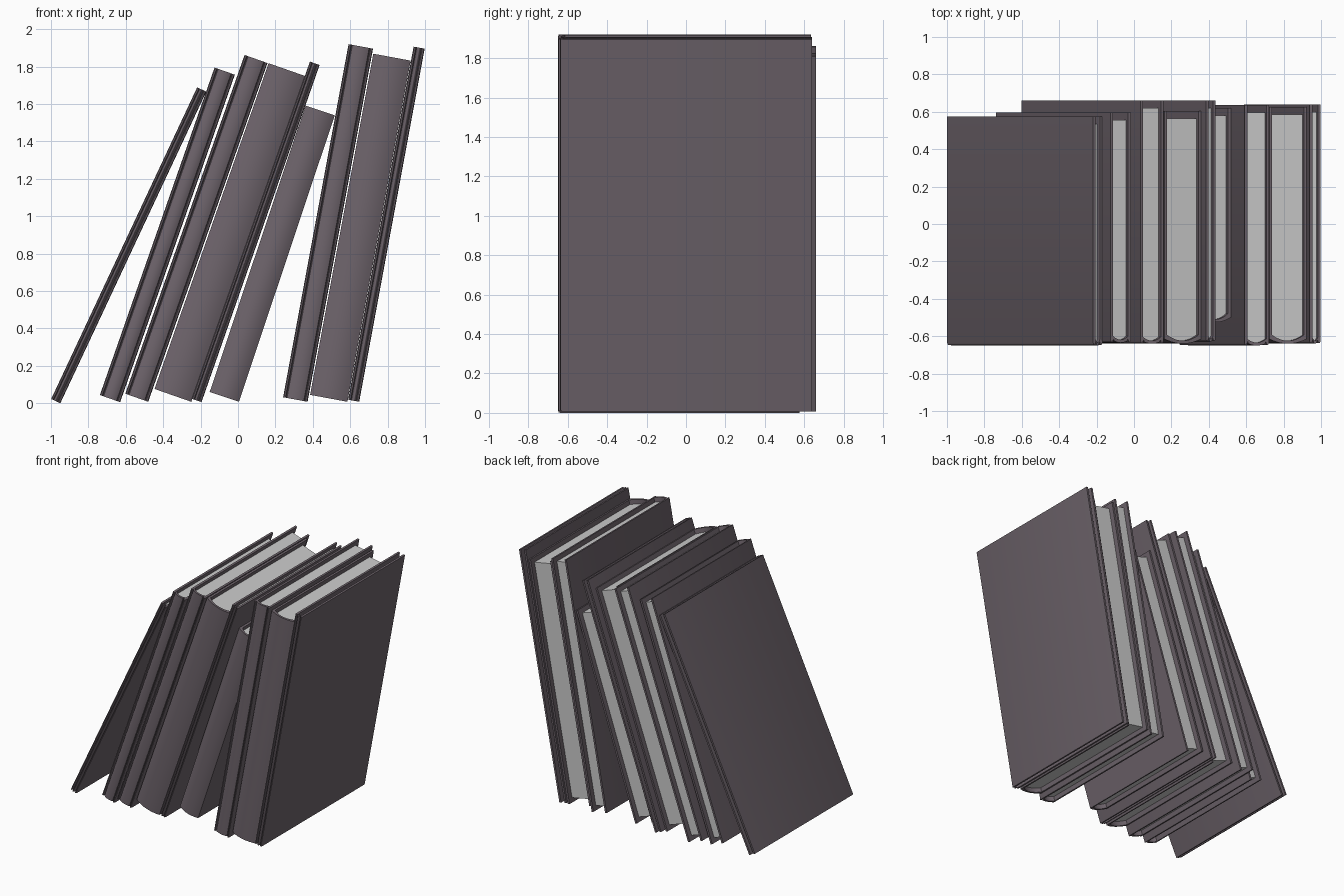
import bpy, bmesh, math

if "Cube" in bpy.data.objects:
    bpy.data.objects.remove(bpy.data.objects["Cube"])

cover_mat = bpy.data.materials.new("cover_cloth")
cover_mat.diffuse_color = (0.155, 0.127, 0.148, 1)
cover_mat.use_nodes = True
cover_mat.node_tree.nodes["Principled BSDF"].inputs["Base Color"].default_value = cover_mat.diffuse_color


def extrude_profile(name, pts, z0, z1, mat=None):
    """Closed xy outline extruded from z0 to z1."""
    bm = bmesh.new()
    low = [bm.verts.new((x, y, z0)) for x, y in pts]
    face = bm.faces.new(low)
    new = bmesh.ops.extrude_face_region(bm, geom=[face])["geom"]
    for v in new:
        if isinstance(v, bmesh.types.BMVert):
            v.co.z = z1
    bmesh.ops.recalc_face_normals(bm, faces=bm.faces)
    me = bpy.data.meshes.new(name)
    bm.to_mesh(me)
    bm.free()
    ob = bpy.data.objects.new(name, me)
    bpy.context.collection.objects.link(ob)
    if mat:
        me.materials.append(mat)
    bpy.ops.object.select_all(action='DESELECT')
    ob.select_set(True)
    bpy.context.view_layer.objects.active = ob
    bpy.ops.object.shade_smooth_by_angle(angle=math.radians(35))
    return ob


def arc(half, y_side, y_mid, n=10):
    """Shallow bulge from +half to -half."""
    out = []
    for i in range(n + 1):
        u = 1 - 2 * i / n
        out.append((half * u, y_side + (y_mid - y_side) * (1 - u * u)))
    return out


def book(i, x, z, tilt, height, thick, front, back, grooved):
    h = thick / 2
    t = min(0.015, thick * 0.25)          # board thickness
    bulge = min(0.025, thick * 0.2)
    if grooved:
        # rounded board edge, then joint groove, then the spine
        y = front + 0.014
        side = [(h, back), (h, y), (h - 0.3 * t, y - 0.01),
                (h - 0.8 * t, y - 0.01), (h - t - 0.002, y + 0.008)]
        spine = arc(h - t - 0.006, y - 0.004, front)
    else:
        y = front + bulge
        side = [(h, back)]
        spine = arc(h, y, front)
    mirror = [(-a, b) for a, b in reversed(side)]
    inner = arc(h - t, y + 0.022, front + 0.016)
    shell = side + spine + mirror + [(t - h, back)] + inner[::-1] + [(h - t, back)]
    parts = [extrude_profile(f"book_{i}_cover", shell, 0, height, cover_mat),
             # page block, set back from the boards on three sides
             extrude_profile(f"book_{i}_pages",
                             inner + [(t - h, back - 0.04), (h - t, back - 0.04)],
                             0.035, height - 0.035)]
    a = math.radians(tilt)
    for ob in parts:
        ob.rotation_euler = (0, a, 0)
        # lower right corner of the book sits at (x, z)
        ob.location = (x - h * math.cos(a), 0, z + h * math.sin(a))


# lower right x, z, tilt, height, thickness, front y, back y, grooved spine
books = [
    (-0.95, 0.000, 25.1, 1.840, 0.054, -0.65, 0.575, True),
    (-0.63, 0.006, 19.3, 1.855, 0.115, -0.635, 0.595, True),
    (-0.48, 0.008, 19.4, 1.920, 0.130, -0.64, 0.66, True),
    (-0.25, 0.008, 19.3, 1.845, 0.208, -0.64, 0.605, False),
    (-0.195, 0.006, 19.3, 1.910, 0.055, -0.63, 0.66, True),
    (0.005, 0.008, 18.5, 1.615, 0.165, -0.525, 0.62, False),
    (0.372, 0.008, 10.5, 1.920, 0.133, -0.65, 0.635, True),
    (0.585, 0.008, 10.5, 1.855, 0.203, -0.64, 0.625, False),
    (0.648, 0.008, 10.5, 1.920, 0.060, -0.64, 0.64, True),
]
for n, b in enumerate(books, 1):
    book(n, *b)
